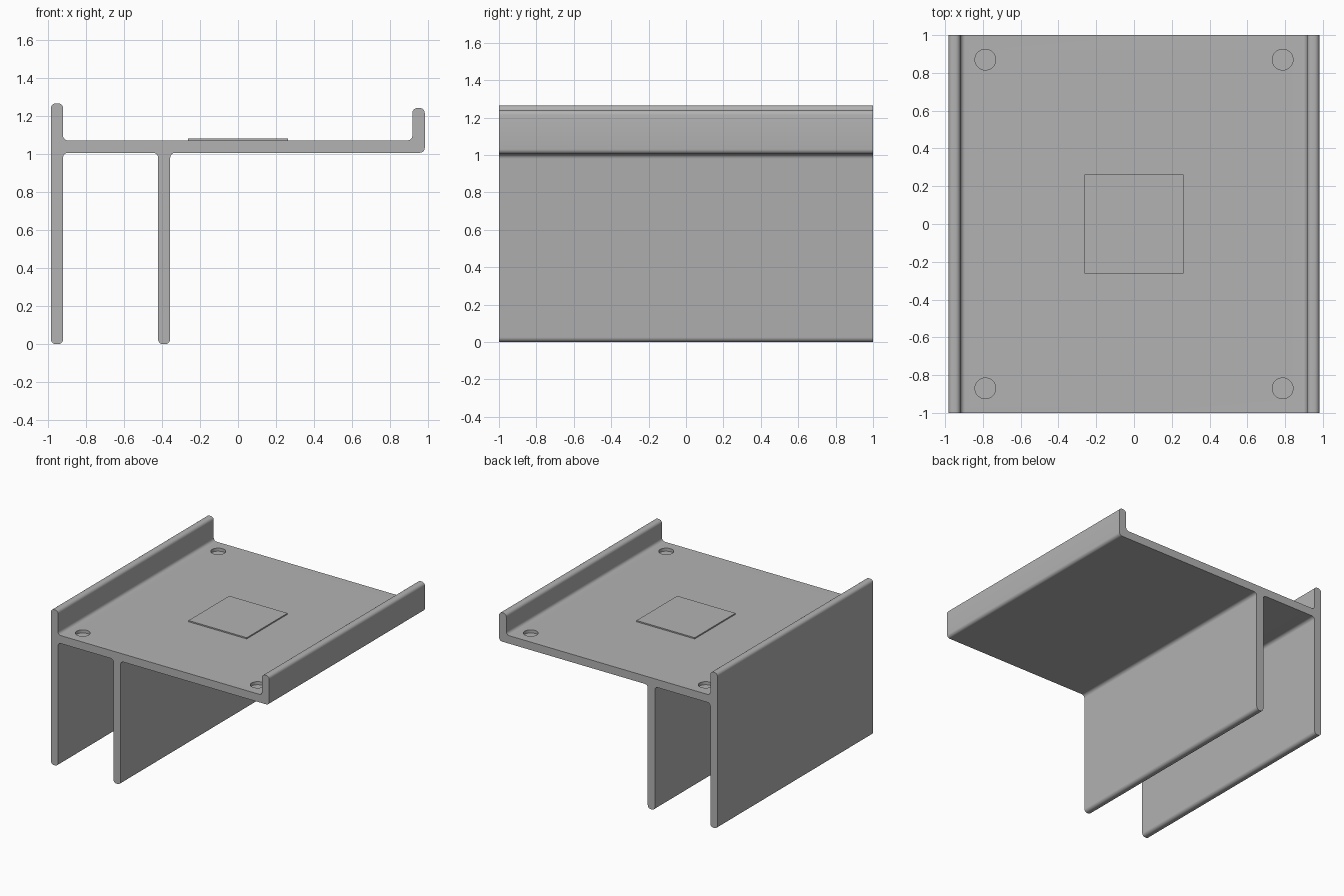
import bpy, bmesh, math
from mathutils import Vector

cube = bpy.data.objects.get("Cube")
if cube:
    bpy.data.objects.remove(cube, do_unlink=True)

grey = bpy.data.materials.new("plain grey")
grey.use_nodes = True
colour = (0.45, 0.45, 0.45, 1.0)
grey.diffuse_color = colour
grey.node_tree.nodes["Principled BSDF"].inputs["Base Color"].default_value = colour

RADIUS = 0.026
STEPS = 6
PLATE_BOTTOM, PLATE_TOP = 1.005, 1.07


def add_object(name, bm):
    bmesh.ops.recalc_face_normals(bm, faces=bm.faces[:])
    mesh = bpy.data.meshes.new(name)
    bm.to_mesh(mesh)
    bm.free()
    mesh.materials.append(grey)
    obj = bpy.data.objects.new(name, mesh)
    bpy.context.collection.objects.link(obj)
    return obj


def select_only(obj):
    bpy.ops.object.select_all(action='DESELECT')
    obj.select_set(True)
    bpy.context.view_layer.objects.active = obj


def round_corners(points):
    """Replace each right-angled corner with an arc."""
    result = []
    for i, point in enumerate(points):
        corner = Vector(point)
        back = (Vector(points[i - 1]) - corner).normalized()
        ahead = (Vector(points[(i + 1) % len(points)]) - corner).normalized()
        centre = corner + (back + ahead) * RADIUS
        for step in range(STEPS + 1):
            a = math.pi / 2 * step / STEPS
            result.append(centre - ahead * RADIUS * math.cos(a) - back * RADIUS * math.sin(a))
    return result


# Bracket: one rounded section drawn along the full depth
wall_out, wall_in = -0.983, -0.919
leg_out, leg_in = -0.42, -0.356
lip_in, lip_out = 0.916, 0.981
section = [
    (wall_out, 0), (wall_in, 0), (wall_in, PLATE_BOTTOM),
    (leg_out, PLATE_BOTTOM), (leg_out, 0), (leg_in, 0), (leg_in, PLATE_BOTTOM),
    (lip_out, PLATE_BOTTOM), (lip_out, 1.24), (lip_in, 1.24),
    (lip_in, PLATE_TOP), (wall_in, PLATE_TOP), (wall_in, 1.265), (wall_out, 1.265),
]
bm = bmesh.new()
face = bm.faces.new([bm.verts.new((p.x, -1, p.y)) for p in round_corners(section)])
extruded = bmesh.ops.extrude_face_region(bm, geom=[face], use_keep_orig=True)
moved = [g for g in extruded["geom"] if isinstance(g, bmesh.types.BMVert)]
bmesh.ops.translate(bm, verts=moved, vec=(0, 2, 0))
bracket = add_object("bracket", bm)

# Four shallow round recesses near the plate corners
bm = bmesh.new()
for sx in (-1, 1):
    for sy in (-1, 1):
        made = bmesh.ops.create_cone(bm, cap_ends=True, segments=40, radius1=0.055,
                                     radius2=0.055, depth=0.05)
        bmesh.ops.translate(bm, verts=made["verts"], vec=(sx * 0.787, sy * 0.87, PLATE_TOP))
cutter = add_object("recess_cutter", bm)
cutter.hide_render = True
select_only(bracket)
cut = bracket.modifiers.new("recesses", 'BOOLEAN')
cut.operation = 'DIFFERENCE'
cut.solver = 'EXACT'
cut.object = cutter
bpy.ops.object.modifier_apply(modifier=cut.name)
bpy.data.objects.remove(cutter, do_unlink=True)
bpy.ops.object.shade_smooth_by_angle(angle=math.radians(30))

# Thin square pad in the middle of the plate
bm = bmesh.new()
bmesh.ops.create_cube(bm, size=1)
bmesh.ops.scale(bm, verts=bm.verts[:], vec=(0.524, 0.524, 0.02))
bmesh.ops.translate(bm, verts=bm.verts[:], vec=(0, 0, PLATE_TOP))
add_object("centre_pad", bm)
